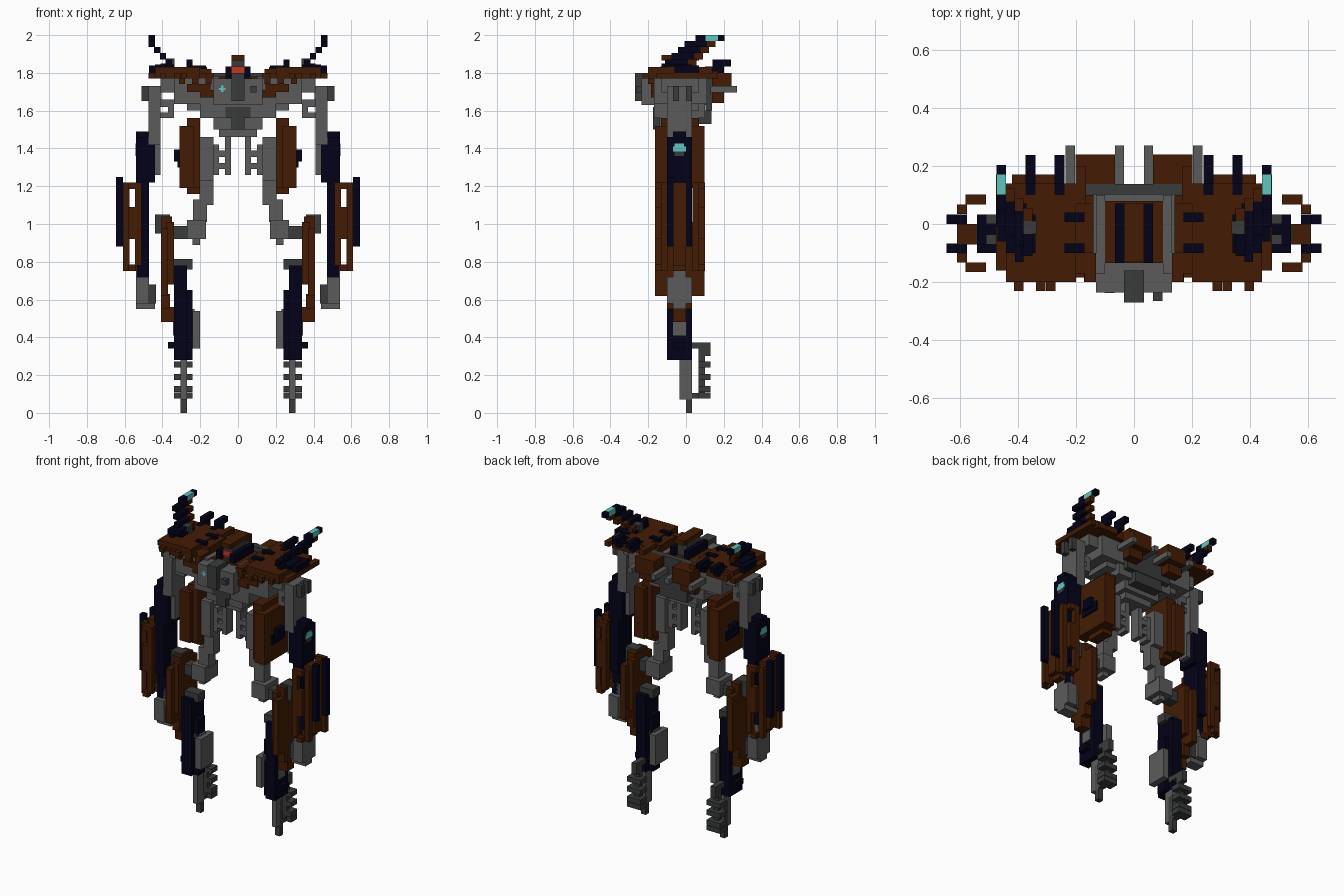
import bpy, bmesh

cube = bpy.data.objects.get("Cube")
if cube:
    bpy.data.objects.remove(cube)


def material(name, r, g, b):
    m = bpy.data.materials.new(name)
    m.use_nodes = True
    m.diffuse_color = (r, g, b, 1)
    m.node_tree.nodes["Principled BSDF"].inputs["Base Color"].default_value = (r, g, b, 1)
    return m


BROWN = material("rust brown", .057, .0115, .0012)
NAVY = material("dark navy", .0008, .0008, .0095)
GREY = material("mid grey", .105, .105, .105)
DARK = material("dark grey", .042, .044, .044)
CYAN = material("cyan glow", .12, .55, .53)
RED = material("red visor", .6, .035, .015)


def build(name, mat, boxes, side=1):
    """Join boxes (x0, x1, y0, y1, z0, z1 in hundredths) into one object."""
    bm = bmesh.new()
    for b in boxes:
        x0, x1, y0, y1, z0, z1 = [v / 100 for v in b]
        x0, x1 = sorted((x0 * side, x1 * side))
        vs = bmesh.ops.create_cube(bm, size=1)["verts"]
        for v in vs:
            v.co = (x0 if v.co.x < 0 else x1,
                    y0 if v.co.y < 0 else y1,
                    z0 if v.co.z < 0 else z1)
    me = bpy.data.meshes.new(name)
    bm.to_mesh(me)
    bm.free()
    me.materials.append(mat)
    ob = bpy.data.objects.new(name, me)
    bpy.context.collection.objects.link(ob)


def pair(name, mat, *boxes):
    build("left_" + name, mat, boxes, 1)
    build("right_" + name, mat, boxes, -1)


def single(name, mat, *boxes):
    build(name, mat, boxes)


# Head
single("head", DARK, (-3.4, 3.4, -10, 4, 177, 186.5))
single("helmet_top", BROWN, (-3.4, 3.4, -13, 7, 186.5, 189.5))
single("visor", RED, (-3.4, 3.4, -10.8, -9.9, 180, 183.5))
pair("head_side", NAVY, (3.4, 6.6, -13.5, 7, 177, 183.5))

# Torso
single("chest_core", GREY, (-13, 13, -23.5, 11, 163, 177),
       (-20, 20, -17, 10, 156, 167), (-13, 13, -14, 7, 150, 156),
       (-10, 10, -11, 4, 146, 150))
single("chest_plate", DARK, (-3.4, 3.4, -27, -16, 165, 180))
single("belly_plate", DARK, (-6.6, 6.6, -17.6, -14, 156, 162),
       (-3.4, 3.4, -17.6, -12, 150, 156))
single("back_plate", DARK, (-16.5, 16.5, 10.2, 13.8, 160, 180),
       (-10, 10, 7, 13.4, 153, 160))
single("neck_deck", BROWN, (-10, 10, -13.5, 8, 176, 178))
pair("chest_wing", GREY, (13, 34, -17, 11, 163.5, 177),
     (10, 13, -17, 10, 160, 178), (20, 27, -10, 7, 160, 164))
pair("chest_vent", BROWN, (14.5, 27, -18.5, -16, 170, 174),
     (11, 20, -18.5, -16, 167, 171))
single("chest_knob", DARK, (6.6, 9.8, -26.5, -23, 169.5, 173))
single("chest_light", CYAN, (-9, -7.8, -23.7, -23, 169.8, 173.2),
       (-10.1, -6.7, -23.7, -23, 170.9, 172.1))

# Back packs and exhausts
pair("back_pack", BROWN, (6.5, 20.2, 13.8, 24, 170, 180), (10, 20.2, 13.8, 20, 164, 170),
     (16.5, 20.2, 7, 20, 179, 183))
pair("exhaust", GREY, (3.4, 6.6, 13.8, 27, 169.5, 173), (20.3, 23.6, 13, 27, 169.5, 173))
pair("back_prong", NAVY, *[b for x in (24, 34) for b in (
    (x, x + 3.3, 14, 23.8, 183.5, 187), (x, x + 3.3, 10, 20, 180, 183.5))])

# Shoulder shells with toothed edges
pair("shoulder_shell", BROWN, (14, 20, -17, 10, 176, 180),
     (20, 44, -20, 14, 177, 183), (27, 42, 12, 17, 177, 181),
     (44, 47.5, -16, 17, 177, 180), (13, 17, -20, -10, 177, 180),
     (14, 20, -10, 7, 179, 182),
     *[(x, x + 3.3, -23, -19, 177, 180) for x in (27, 30.5, 38)],
     *[(x, x + 3.3, -20, -8, 174, 178) for x in (14, 21, 28)])
pair("shoulder_peg", NAVY,
     *[(17, 24, y, y + 3.3, 181, 184) for y in (-10, 0.7)])

# Shoulder cannons, stepping up, outward and back
pair("cannon_base", NAVY, (34, 44, -10, 3.3, 182, 184.5), (37, 47, -6, 7, 180, 184),
     (38, 41, -13, -8, 182, 185))
pair("cannon_mount", DARK, (33.5, 38, -3.5, 1, 182, 187.6))
steps = [(35, 184), (38, 187.2), (41, 190.4), (44, 193.6)]
pair("cannon_barrel", NAVY,
     *[(x, x + 3.4, -11 + 3.4 * i, 1 + 3.4 * i, z, z + 3.2)
       for i, (x, z) in enumerate(steps)],
     (44, 47.3, 5, 10.2, 196.8, 200), (44, 47.3, 17, 20.3, 196.8, 200))
pair("cannon_underside", BROWN,
     *[(x, x + 3.4, 1 + 3.4 * i, 5.5 + 3.4 * i, z, z + 3.2)
       for i, (x, z) in enumerate(steps)])
pair("cannon_light", CYAN, (44, 47.3, 10.2, 17, 196.8, 200))

# Shoulder joints and upper arms
pair("shoulder_joint", GREY, (34, 41, -13, 7, 169.5, 177),
     (40.5, 47.5, -10, 3.3, 166, 173), (34, 41, -7, 0, 162, 166),
     (34, 37, -7, 0, 156, 166), (34, 41, -7, 0, 156, 159))
pair("joint_prong", DARK,
     *[(47, 51, y, y + 3.3, 165, 173) for y in (-7, 0)])
pair("upper_arm", GREY, (41, 47.5, -10, 3.3, 142, 167), (41, 47, -7, 0, 126, 142))
pair("arm_guard", NAVY, (47, 54, -10, 3.3, 122, 146), (47, 54, -7, 0, 146, 149),
     (44, 47.2, -10, 3.3, 122, 142))
pair("arm_light", CYAN, (53.5, 54.2, -7, 0, 138.5, 141), (53.5, 54.2, -6, -1, 141, 142.5))
pair("arm_light_socket", DARK, (53.5, 54.2, -6, -1, 136, 138.5))

# Forearms: navy core inside a curved brown shell with windows
pair("forearm_core", NAVY, (47, 53, -10, 3.3, 88, 122), (47, 53.5, -7, 0, 71, 88))
bars = [(75, 78.5), (92, 109), (118.5, 122)]
shell = [(57.5, 61, -7, 0, 78, 122)]
for y in (-16.5, 6.8):
    shell.append((51, 54.5, y, y + 3.3, 78, 122))
    shell += [(54, 58, y, y + 3.3, a, b) for a, b in bars]
for y in (-13.2, 3.5):
    shell.append((57.5, 61, y, y + 3.3, 75, 122))
shell += [(52, 58, -7, 0, a, b) for a, b in bars]
pair("forearm_shell", BROWN, *shell)
pair("forearm_rail", NAVY, *[(61, 64.5, y, y + 3.3, 88, 125) for y in (-10, 0)],
     *[(57.5, 61.2, y, y + 3.3, 88, 92) for y in (-10, 0)])

# Hands
pair("hand", GREY, (47, 54, -10, 3.3, 58, 72), (44, 54, -7, 0, 55, 65),
     (48, 54, -7, 0, 71, 79))
pair("palm", DARK, (43.5, 47.2, -8, 1, 58, 68))

# Hips and thighs
pair("hip_bar", GREY, (3.6, 6.8, -7, 0, 126, 147),
     *[(6.6, 14, -7, 0, z, z + 3.3) for z in (129, 135.5)])
pair("thigh", GREY, (13, 20.5, -10, 3.3, 123, 146), (13, 20.5, -7, 0, 110, 126),
     (16.5, 23.8, -7, 0, 101, 113), (10, 14, -7, 0, 126, 142))
pair("thigh_armour", BROWN, (20, 27, -13.2, 6.6, 119, 156),
     (23.5, 31, -16.5, 9.9, 119, 152), (20, 27, -10, 3.3, 116, 120))
pair("thigh_lug", NAVY, (30.8, 34, -7, 0, 133, 139.5), (30.8, 32, -10, 3.3, 130, 136))

# Knees
pair("knee", GREY, (17, 27, -10, 3.3, 92, 102), (20, 24, -7, 0, 89, 93))
pair("knee_axle", DARK, (26.5, 35, -7, 0, 92, 99), (36, 44, -7, 0, 101, 105),
     (40.5, 44, -7, 0, 95, 102))

# Shins
pair("shin_armour", BROWN, (37, 40.8, -16.5, 9.9, 62, 98), (34, 38, -13.2, 6.6, 68, 101),
     (35, 40.8, -10, 3.3, 97, 104), (36, 40.8, -10, 3.3, 55, 63),
     (34, 40.8, -7, 0, 48, 56))
pair("shin", NAVY, (27, 34, -10, 3.3, 28, 78), (24, 27.2, -7, 0, 28, 65),
     (33.5, 37, -7, 0, 34, 37.5))
pair("shin_cap", DARK, (24, 34, -7, 0, 76, 81.5))
pair("shin_plate", GREY, (20, 24.2, -10, 3.3, 34, 54), (23, 27, -7, 0, 51, 55))
pair("shin_stud", GREY, (33.6, 34.3, -7, 0, 41, 48))

# Feet: toe spike with a ribbed heel column behind
pair("toe", GREY, (27, 30.5, -3.4, 3.3, 7, 29))
pair("toe_spike", DARK, (27, 30.5, 0, 3.3, 0, 24), (27, 30.5, 0, 13, 7.5, 10.5),
     (27, 30.5, 0, 13, 34, 37.3))
pair("heel_column", DARK, (27, 30.5, 6.6, 10, 8, 36),
     *[(24, 34, 6.6, 13, z, z + 3.2) for z in (7.5, 11, 17.5, 24)],
     (27, 30.5, 9.5, 13, 30, 34))
